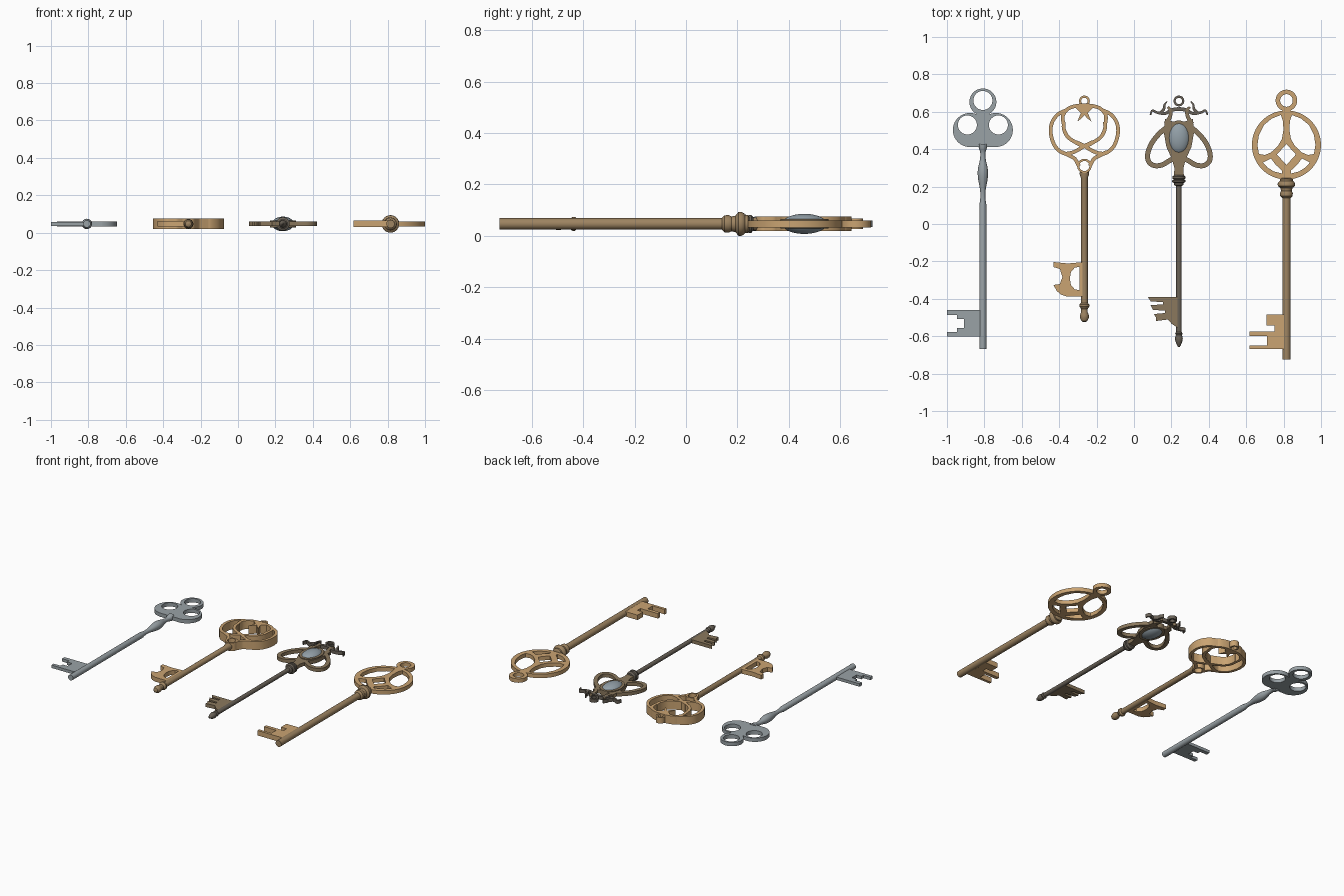
import bpy, bmesh, math
from mathutils import Vector

if "Cube" in bpy.data.objects:
    bpy.data.objects.remove(bpy.data.objects["Cube"])

ZC = 0.047           # height of every key's axis
S = 187.0            # drawing units per model unit


def P(p):
    return Vector(((p[0] - 1134.1) / S, (224.0 - p[1]) / S, ZC))


def material(name, rgb):
    m = bpy.data.materials.new(name)
    m.diffuse_color = (*rgb, 1)
    m.use_nodes = True
    m.node_tree.nodes["Principled BSDF"].inputs["Base Color"].default_value = m.diffuse_color
    return m


SILVER = material("silver", (0.32, 0.36, 0.38))
GOLD = material("gold", (0.59, 0.37, 0.17))
BRASS = material("aged brass", (0.34, 0.23, 0.12))
BRONZE = material("bronze", (0.26, 0.19, 0.11))
DARK = material("dark iron", (0.14, 0.12, 0.095))
GEM = material("grey gem", (0.29, 0.35, 0.39))


def finish(name, bm, mat):
    bmesh.ops.remove_doubles(bm, verts=bm.verts, dist=1e-5)
    bmesh.ops.recalc_face_normals(bm, faces=bm.faces)
    me = bpy.data.meshes.new(name)
    bm.to_mesh(me)
    bm.free()
    me.materials.append(mat)
    ob = bpy.data.objects.new(name, me)
    bpy.context.collection.objects.link(ob)
    return ob


def mirror(pts, cx):
    return [(2 * cx - x, y) for x, y in pts]


def circle(cx, cy, r, n=40, ry=None):
    return [(cx + r * math.cos(2 * math.pi * i / n),
             cy + (ry or r) * math.sin(2 * math.pi * i / n)) for i in range(n)]


def smooth(pts, closed=False, n=7):
    """Catmull-Rom curve through the points."""
    v = [Vector(p) for p in pts]
    k = len(v)
    get = (lambda i: v[i % k]) if closed else (lambda i: v[max(0, min(k - 1, i))])
    out = []
    for i in range(k if closed else k - 1):
        a, b, c, d = get(i - 1), get(i), get(i + 1), get(i + 2)
        for j in range(n):
            t = j / n
            out.append(0.5 * (2 * b + (c - a) * t + (2 * a - 5 * b + 4 * c - d) * t * t
                              + (3 * b - a - 3 * c + d) * t ** 3))
    return [tuple(p) for p in out] + ([] if closed else [tuple(v[-1])])


def plate(name, loops, thick, mat):
    """Flat plate: first loop is the outline, the others are holes."""
    cu = bpy.data.curves.new(name, 'CURVE')
    cu.dimensions, cu.fill_mode, cu.extrude = '2D', 'BOTH', thick / 2
    for loop in loops:
        sp = cu.splines.new('POLY')
        sp.points.add(len(loop) - 1)
        for q, p in zip(sp.points, loop):
            w = P(p)
            q.co = (w.x, w.y, 0, 1)
        sp.use_cyclic_u = True
    tmp = bpy.data.objects.new("tmp", cu)
    bpy.context.collection.objects.link(tmp)
    dg = bpy.context.evaluated_depsgraph_get()
    me = bpy.data.meshes.new_from_object(tmp.evaluated_get(dg))
    bm = bmesh.new()
    bm.from_mesh(me)
    bpy.data.objects.remove(tmp)
    bpy.data.meshes.remove(me)
    bmesh.ops.translate(bm, verts=bm.verts, vec=(0, 0, ZC))
    return finish(name, bm, mat)


def band(name, pts, w0, thick, mat, w1=None):
    """Flat strip following a smooth path, width w0 tapering to w1."""
    path = [P(p) for p in smooth(pts)]
    w1 = w0 if w1 is None else w1
    bm, rings = bmesh.new(), []
    for i, p in enumerate(path):
        t = (path[min(i + 1, len(path) - 1)] - path[max(i - 1, 0)]).normalized()
        w = (w0 + (w1 - w0) * i / (len(path) - 1)) / S / 2
        side, up = Vector((-t.y, t.x, 0)) * w, Vector((0, 0, thick / 2))
        rings.append([bm.verts.new(p + o) for o in (side + up, side - up, -side - up, -side + up)])
    for a, b in zip(rings, rings[1:]):
        for k in range(4):
            bm.faces.new((a[k], a[(k + 1) % 4], b[(k + 1) % 4], b[k]))
    bm.faces.new(rings[0])
    bm.faces.new(rings[-1])
    return finish(name, bm, mat)


def lathe(name, cx, prof, mat, n=24):
    """Turned part along y; profile is (position, radius)."""
    bm, rings = bmesh.new(), []
    for y, r in prof:
        c = P((cx, y))
        rings.append([bm.verts.new(c + Vector((math.cos(a), 0, math.sin(a))) * (r / S))
                      for a in (2 * math.pi * i / n for i in range(n))])
    for a, b in zip(rings, rings[1:]):
        for k in range(n):
            bm.faces.new((a[k], a[(k + 1) % n], b[(k + 1) % n], b[k]))
    bm.faces.new(rings[0])
    bm.faces.new(rings[-1])
    return finish(name, bm, mat)


# --- silver key: three pierced lobes, turned neck, two-prong bit
c = 983
T = 0.026
for nm, lobe, hole in (("top", (c, 102, 13.5), (c, 100.5, 9.5)),
                       ("left", (970, 130, 17), (967.5, 125, 9.5)),
                       ("right", (996, 130, 17), (998.5, 125, 9.5))):
    plate("silver_bow_" + nm, [circle(*lobe), circle(*hole)], T, SILVER)
web = [(976, 112), (978.5, 125), (978, 134), (970, 136), (968, 147)]
plate("silver_bow_web", [web + mirror(web, c)[::-1]], T, SILVER)
lathe("silver_shaft", c, smooth([(144, 4.5), (148, 4), (153, 2.6), (160, 3), (167, 4.6), (173, 5.2),
      (180, 4.6), (190, 2.8), (198, 2.6), (203, 3.2)], n=4) + [(205, 3.6), (349, 3.6)], SILVER)
plate("silver_bit", [[(982, 310), (947, 310), (947, 315), (957, 315), (957, 319), (964, 319),
                      (964, 328), (957, 328), (957, 332), (947, 332), (947, 336.5), (982, 336.5)]],
      0.02, SILVER)

# --- gold key: deep scrolled bow, curved bit
c = 1084.5
T = 0.057
plate("scroll_hanging_ring", [circle(c, 101, 5.4, 28), circle(c, 101, 3.2, 28)], T * 0.7, GOLD)
plate("scroll_neck_ring", [circle(c, 166, 7.2, 32), circle(c, 166, 5, 32)], T, GOLD)
band("scroll_crown", [(1064, 126), (1063, 116), (1068, 109), (1076, 106), (c, 105.5),
                      (1093, 106), (1101, 109), (1106, 116), (1105, 126)], 3.6, T, GOLD)
half = [(c, 107), (1075, 107), (1081, 113), (1077.5, 121.5), (1082, 118)]
plate("scroll_spikes", [half + [(c, 115)] + mirror(half[1:], c)[::-1]], T, GOLD)
arcs = {"lobe": [(1067, 110), (1058, 114.5), (1052, 123), (1051, 134), (1055, 146),
                 (1063, 153), (1071, 153), (1078, 150), (c, 146), (1093, 142)],
        "heart": [(1064, 122), (1064, 129), (1068, 137), (1076, 142.5), (c, 147)],
        "stem": [(1062, 152), (1070, 156), (1075, 159), (1079, 166)]}
for nm, pts in arcs.items():
    band("scroll_%s_left" % nm, pts, 3.7, T, GOLD)
    band("scroll_%s_right" % nm, mirror(pts, c), 3.7, T, GOLD)
lathe("scroll_shaft", c, [(171, 4.5), (174, 4.8), (178, 3.4), (303, 3.4)], BRASS)
lathe("scroll_tip", c, [(303, 3.4), (304.5, 5), (306.5, 5), (309, 3.2), (312, 3.2), (315, 4.4),
                        (318, 4.4), (321, 3), (322, 1.2)], BRASS)
plate("scroll_bit", [[(1084, 262), (1068, 263.5), (1053.5, 262), (1053.5, 267), (1060, 269),
                      (1062.5, 277), (1060, 284), (1053.5, 285), (1057, 291), (1061, 294.5),
                      (1067, 296.5), (1084, 296.5)],
                     [(1079.5, 267), (1075, 267.5), (1071, 272), (1070, 278.5), (1071, 285),
                      (1075, 289.5), (1079.5, 290)]], 0.03, GOLD)

# --- jewelled key: winged bow with oval gem and curled crown
c = 1179
T = 0.024
plate("jewel_hanging_ring", [circle(c, 101, 5.4, 28), circle(c, 101, 3.2, 28)], T, DARK)
half = [(1173, 121.5), (1165, 119), (1164, 133), (1166.5, 147), (1172, 159), (1174.5, 168), (1174, 177)]
plate("jewel_frame", [half + mirror(half, c)[::-1]], T, BRONZE)
plate("jewel_setting", [circle(c, 138, 13, 40, 17.5)], T * 1.5, BRONZE)
bpy.ops.mesh.primitive_uv_sphere_add(segments=32, ring_count=16, location=P((c, 138)))
gem = bpy.context.object
gem.name = "oval_gem"
gem.scale = (11 / S, 16.3 / S, 0.039)
gem.data.materials.append(GEM)
wings = {"wing": ([(1166, 128), (1159, 134), (1152, 143), (1148, 153), (1148.5, 161), (1154, 165.5),
                   (1162, 165), (1169, 161), (1175, 158)], 5, 5, BRONZE),
         "crown_strut": ([(1166, 124), (1170, 117), (1171, 111), (1168, 107)], 4.5, 2.5, BRONZE),
         "crown_curl": ([(c, 109), (1172, 110), (1165, 113.5), (1157, 112.5), (1152.5, 110.5),
                         (1150.5, 115)], 4, 1.5, DARK),
         "crown_horn": ([(1160, 113.5), (1164, 109), (1164.5, 105), (1167, 101.5)], 3.5, 1.2, DARK)}
for nm, (pts, w0, w1, mat) in wings.items():
    band("jewel_%s_left" % nm, pts, w0, T, mat, w1)
    band("jewel_%s_right" % nm, mirror(pts, c), w0, T, mat, w1)
lathe("jewel_collar", c, [(175, 4.5), (176.5, 6.5), (178.5, 6.5), (179.5, 5.2), (180.5, 6.8),
                          (182, 6.8), (183, 4.8), (185, 4.8), (186, 2.7)], DARK)
lathe("jewel_shaft", c, [(184, 2.7), (333, 2.7)], DARK)
lathe("jewel_tip", c, [(332, 2.7), (333.5, 3.8), (335, 3), (338, 3.9), (341, 3.6), (345, 2), (347, 0.8)], DARK)
plate("jewel_bit", [[(1179, 297), (1148, 297), (1151, 301.5), (1163, 302), (1163, 304.5), (1150.5, 305),
                     (1153, 310), (1165, 310.5), (1165, 313), (1154, 314), (1156, 317.5), (1156, 321),
                     (1168, 319.5), (1172, 324), (1179, 328.5)]], 0.024, BRONZE)

# --- round key: circular lattice bow, beaded collar, stepped bit
c = 1286.5
T = 0.027
plate("round_hanging_ring", [circle(c, 100.5, 10.8), circle(c, 100.5, 6.3)], T, GOLD)
upper = [(1281, 115), (1272, 118.5), (1264, 125), (1259, 135), (1257.5, 145), (1259, 154),
         (1265, 155), (1271, 152.5), (1278, 146), (1282, 139), (1283.5, 130), (1283, 121)]
lower = [(1263, 162.5), (1271, 158.5), (1276, 165), (1282, 170.5), (1282, 173.5), (1274, 171.5), (1267.5, 167.5)]
diamond = [(c, 144), (1277, 154.5), (c, 165), (1296, 154.5)]
plate("round_bow", [circle(c, 145, 34.5, 64), upper, mirror(upper, c), lower, mirror(lower, c), diamond],
      T, GOLD)
lathe("round_collar", c, [(178, 5), (179, 6.5), (181, 6.5), (182, 7.8), (184, 8.8), (186, 8.6), (188, 6),
                          (191, 5.4), (193, 6.4), (196, 6.2), (198, 4.2)], BRASS)
lathe("round_shaft", c, [(197, 4.1), (359.3, 4.1)], BRASS)
plate("round_bit", [[(1286, 314.5), (1266.5, 314.5), (1266.5, 325.5), (1274.5, 325.5), (1274.5, 331.5),
                     (1249.5, 331.5), (1249.5, 336), (1267, 336), (1267, 345.5), (1249.5, 345.5),
                     (1249.5, 349), (1286, 349)]], 0.034, GOLD)

# --- smooth turned surfaces, keep plate edges crisp
for ob in bpy.context.collection.objects:
    ob.select_set(True)
    bpy.context.view_layer.objects.active = ob
bpy.ops.object.shade_smooth_by_angle(angle=math.radians(35))
